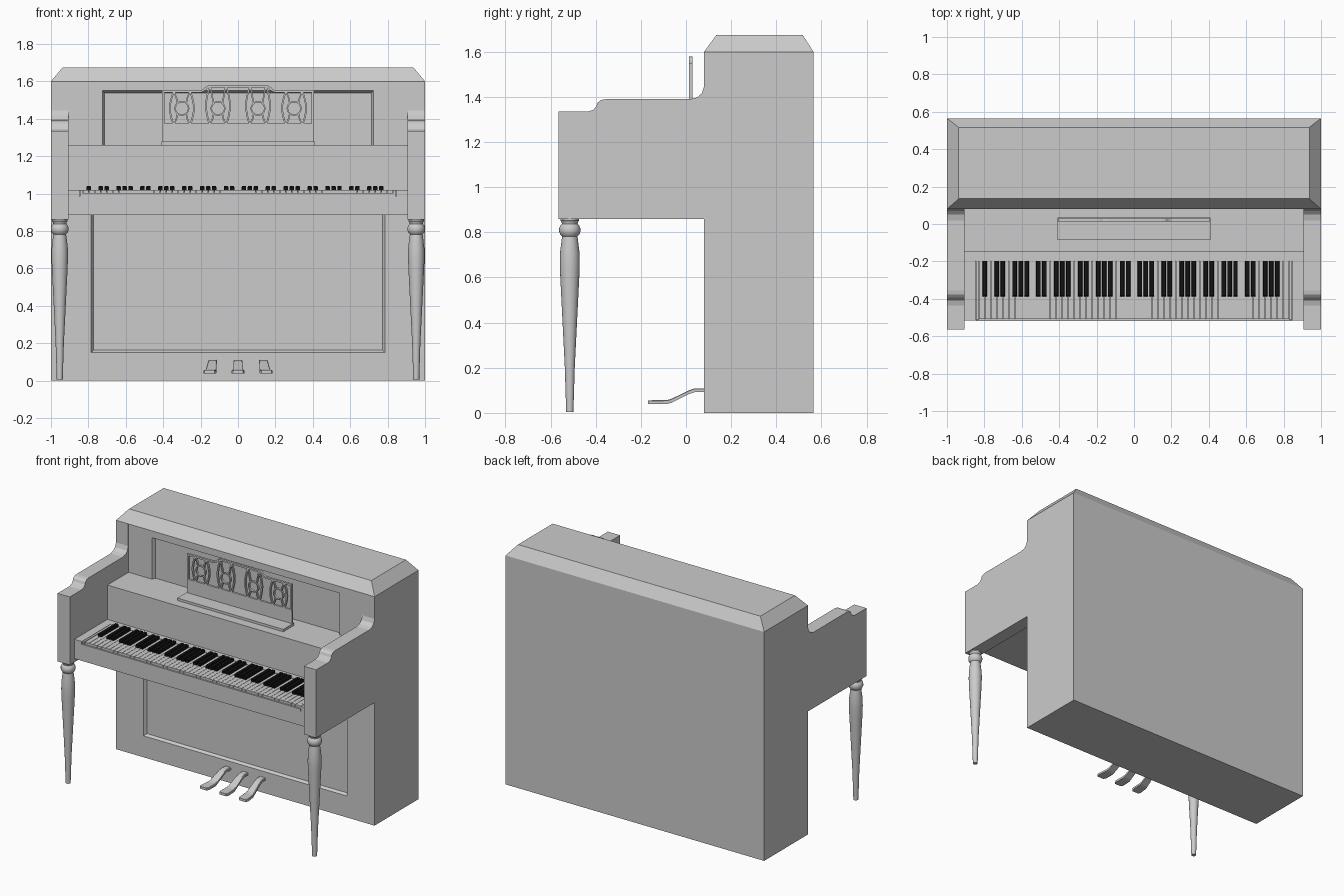
import bpy, bmesh
from math import sin, cos, pi
from mathutils import Vector

if "Cube" in bpy.data.objects:
    bpy.data.objects.remove(bpy.data.objects["Cube"])


def finish(name, bm, mat=None, smooth=False):
    bmesh.ops.recalc_face_normals(bm, faces=bm.faces)
    me = bpy.data.meshes.new(name)
    bm.to_mesh(me)
    bm.free()
    ob = bpy.data.objects.new(name, me)
    bpy.context.collection.objects.link(ob)
    if mat:
        me.materials.append(mat)
    if smooth:
        bpy.context.view_layer.objects.active = ob
        ob.select_set(True)
        bpy.ops.object.shade_smooth_by_angle(angle=0.6)
        ob.select_set(False)
    return ob


def loft(bm, rings):
    """Skin a list of closed loops and cap both ends."""
    vs = [[bm.verts.new(p) for p in r] for r in rings]
    n = len(vs[0])
    for a, b in zip(vs, vs[1:]):
        for i in range(n):
            j = (i + 1) % n
            bm.faces.new((a[i], a[j], b[j], b[i]))
    bm.faces.new(vs[0])
    bm.faces.new(vs[-1])


def rect(x0, x1, y0, y1, z):
    return [(x0, y0, z), (x1, y0, z), (x1, y1, z), (x0, y1, z)]


def box(bm, x0, x1, y0, y1, z0, z1):
    loft(bm, [rect(x0, x1, y0, y1, z0), rect(x0, x1, y0, y1, z1)])


def box_object(name, *dims):
    bm = bmesh.new()
    box(bm, *dims)
    return finish(name, bm)


def strip(bm, pts, w, y0, y1, closed=False):
    """Flat bar of width w following an x-z path, thick from y0 to y1."""
    pts = [Vector(p) for p in pts]
    n = len(pts)
    secs = []
    for i, p in enumerate(pts):
        if closed:
            t = pts[(i + 1) % n] - pts[i - 1]
        else:
            t = pts[min(i + 1, n - 1)] - pts[max(i - 1, 0)]
        t.normalize()
        o = Vector((-t.y, t.x)) * w / 2
        a, b = p + o, p - o
        secs.append([(a.x, y0, a.y), (b.x, y0, b.y), (b.x, y1, b.y), (a.x, y1, a.y)])
    if closed:
        vs = [[bm.verts.new(c) for c in s] for s in secs]
        for i in range(n):
            a, b = vs[i], vs[(i + 1) % n]
            for k in range(4):
                m = (k + 1) % 4
                bm.faces.new((a[k], a[m], b[m], b[k]))
    else:
        loft(bm, secs)


def framed_panel(name, hw, z0, z1, y, rx, r0, r1, depth, back):
    """Board with a sloped-edge recess in its front face."""
    def loop(w, a, b, yy):
        return [(-w, yy, a), (w, yy, a), (w, yy, b), (-w, yy, b)]
    c = 0.012
    bm = bmesh.new()
    loft(bm, [loop(hw, z0, z1, back), loop(hw, z0, z1, y), loop(rx, r0, r1, y),
              loop(rx - c, r0 + c, r1 - c, y + depth)])
    return finish(name, bm)


# Side walls with scrolled arms
side = [(-.565, .86), (-.565, 1.335), (-.435, 1.335), (-.41, 1.343), (-.398, 1.358),
        (-.392, 1.374), (-.378, 1.386), (-.355, 1.39), (.02, 1.39), (.05, 1.398),
        (.07, 1.416), (.08, 1.445), (.08, 1.6), (.565, 1.6), (.565, 0), (.08, 0), (.08, .86)]
for s, tag in ((-1, "left"), (1, "right")):
    bm = bmesh.new()
    loft(bm, [[(s * x, y, z) for y, z in side] for x in (.905, 1)])
    finish("side_wall_" + tag, bm)

# Cabinet, front panels and bevelled lid
box_object("cabinet_back", -.905, .905, .12, .565, 0, 1.6)
framed_panel("lower_panel", .905, 0, 1.1, .08, .785, .15, .96, .018, .12)
framed_panel("upper_panel", .905, 1.1, 1.6, .084, .725, 1.15, 1.55, .025, .12)
bm = bmesh.new()
loft(bm, [rect(-1, 1, .08, .565, 1.6), rect(-.937, .937, .135, .517, 1.675)])
finish("lid", bm)

# Key bed and fallboard
box_object("key_bed", -.905, .905, -.515, .11, .885, .985)
box_object("key_back_rail", -.905, .905, -.197, -.14, .985, 1.02)
box_object("fallboard", -.905, .905, -.15, .12, .985, 1.26)
for s, tag in ((-1, "left"), (1, "right")):
    x0, x1 = sorted((s * .848, s * .905))
    box_object("key_block_" + tag, x0, x1, -.515, -.197, .985, 1.02)
    x0, x1 = sorted((s * .832, s * .845))
    box_object("key_end_" + tag, x0, x1, -.512, -.199, .985, 1.02)
box_object("key_front_rail", -.845, .845, -.519, -.508, .985, 1.003)

# 52 white keys and 36 black keys
black = bpy.data.materials.new("black")
black.diffuse_color = (.006, .006, .006, 1)
black.use_nodes = True
black.node_tree.nodes["Principled BSDF"].inputs["Base Color"].default_value = black.diffuse_color
pitch = 1.66 / 52
whites, blacks = bmesh.new(), bmesh.new()
for i in range(52):
    x = -.83 + i * pitch
    box(whites, x + .001, x + pitch - .001, -.507, -.199, .985, 1.018)
    if "ABCDEFG"[i % 7] in "ACDFG" and i < 51:
        e = x + pitch
        loft(blacks, [rect(e - .012, e + .012, -.387, -.199, 1.01),
                      rect(e - .012, e + .012, -.387, -.199, 1.034),
                      rect(e - .010, e + .010, -.383, -.199, 1.039)])
finish("white_keys", whites)
finish("black_keys", blacks, black)

# Music desk: ledge, solid lower board and fretwork
box_object("music_ledge", -.41, .41, -.085, .035, 1.26, 1.277)
Y0, Y1 = .014, .029
bm = bmesh.new()
box(bm, -.405, .405, Y0 + .003, Y1, 1.275, 1.366)
strip(bm, [(-.405, 1.368), (.405, 1.368)], .012, Y0, Y1)
for s in (-1, 1):
    strip(bm, [(s * .399, 1.366), (s * .399, 1.55)], .012, Y0, Y1)
top = [(-.405, 1.545), (-.2, 1.545), (-.18, 1.555), (-.165, 1.57), (-.145, 1.574)]
strip(bm, top + [(-x, z) for x, z in reversed(top)], .012, Y0, Y1)
for cx in (-.3, -.107, .107, .3):
    zt = 1.572 if abs(cx) < .2 else 1.545
    zc, r = 1.455, .036
    strip(bm, [(cx + r * cos(a * pi / 10), zc + r * sin(a * pi / 10)) for a in range(20)],
          .008, Y0, Y1, True)
    for s in (-1, 1):
        strip(bm, [(cx + s * (.044 + .02 * sin(pi * k / 8)), 1.366 + (zt - 1.366) * k / 8)
                   for k in range(9)], .009, Y0, Y1)
        for zz in (1.368, zt):
            u = 1 if zz > zc else -1
            strip(bm, [(cx + s * .023, zc + u * .028), (cx + s * .029, zc + u * .055),
                       (cx + s * .042, zz)], .008, Y0, Y1)
finish("music_desk", bm)

# Turned front legs
leg = [(.016, .005), (.022, .2), (.032, .4), (.042, .6), (.044, .66), (.043, .71), (.037, .76),
       (.034, .782), (.042, .79), (.047, .803), (.047, .818), (.041, .832), (.035, .838),
       (.037, .847), (.041, .852), (.041, .865)]
for s, tag in ((-1, "left"), (1, "right")):
    bm = bmesh.new()
    loft(bm, [[(s * .953 + r * cos(a * pi / 12), -.515 + r * sin(a * pi / 12), z)
               for a in range(24)] for r, z in leg])
    finish("front_leg_" + tag, bm, smooth=True)

# Pedals: (y, top z, half width) along the length, outer two splayed
path = [(.1, .109, .022), (.04, .109, .023), (.015, .101, .023), (-.065, .062, .028),
        (-.085, .057, .032), (-.15, .056, .034), (-.168, .056, .026)]
for s, tag in ((-1, "left"), (0, "middle"), (1, "right")):
    bm = bmesh.new()
    rings = []
    for y, z, w in path:
        cx = s * (.132 + .02 * (.1 - y) / .268)
        rings.append([(cx - w, y, z - .017), (cx + w, y, z - .017), (cx + w, y, z - .003),
                      (cx + w - .004, y, z), (cx - w + .004, y, z), (cx - w, y, z - .003)])
    loft(bm, rings)
    finish("pedal_" + tag, bm)
